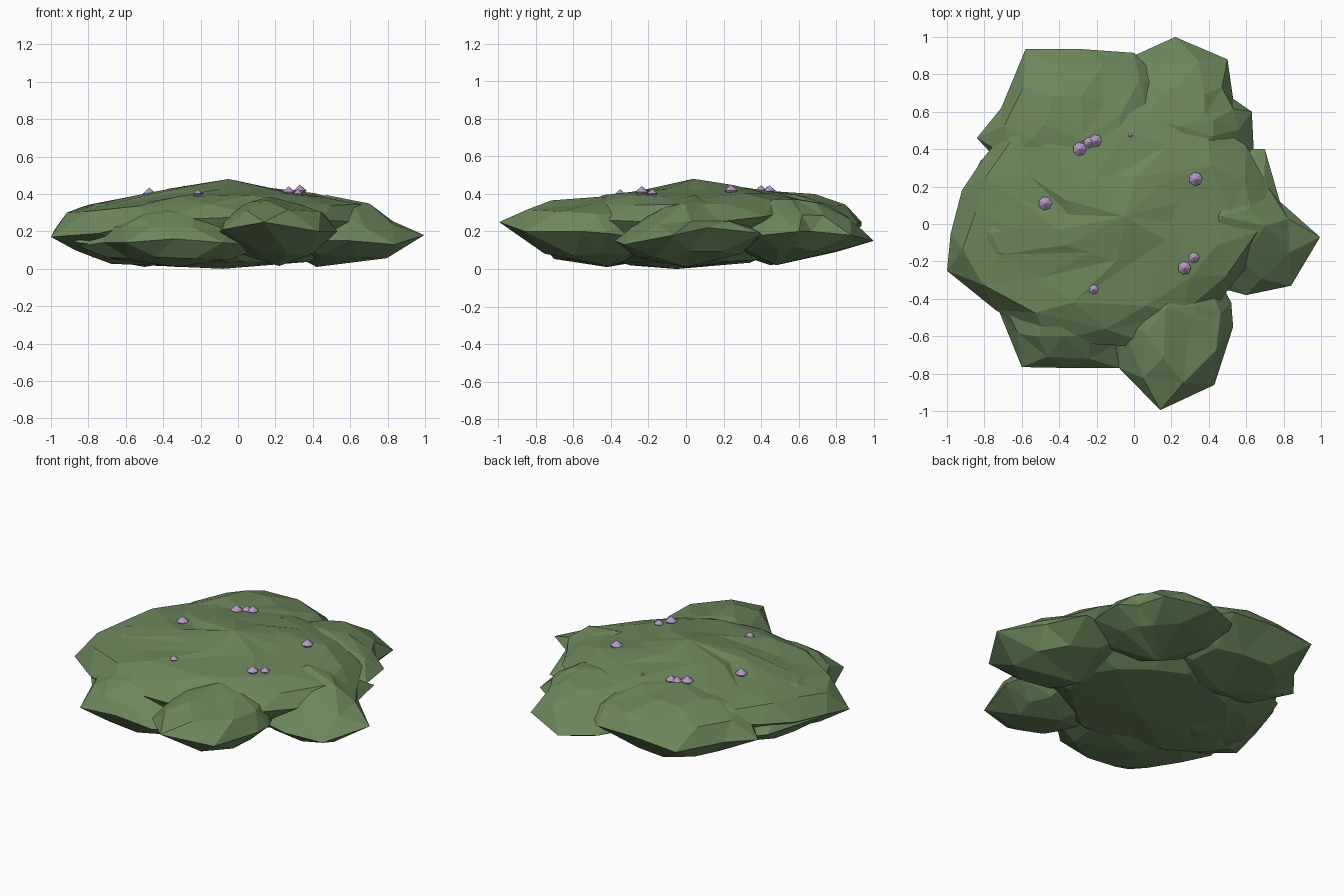
import bpy, bmesh, math, random
from mathutils import Vector
from mathutils.bvhtree import BVHTree

if "Cube" in bpy.data.objects:
    bpy.data.objects.remove(bpy.data.objects["Cube"])

random.seed(4)


def material(name, rgb):
    m = bpy.data.materials.new(name)
    m.diffuse_color = (*rgb, 1)
    m.use_nodes = True
    m.node_tree.nodes["Principled BSDF"].inputs["Base Color"].default_value = m.diffuse_color
    return m


moss_green = material("moss green", (0.150, 0.245, 0.108))
petal_lilac = material("petal lilac", (0.46, 0.32, 0.54))


def finish(bm, name, mat):
    bmesh.ops.recalc_face_normals(bm, faces=bm.faces)
    me = bpy.data.meshes.new(name)
    bm.to_mesh(me)
    me.materials.append(mat)
    ob = bpy.data.objects.new(name, me)
    bpy.context.collection.objects.link(ob)
    return ob


def lobe(name, outline, top, bottom, upper, lower=((.65, .66),), jitter=0.02):
    """Faceted clump: widest outline, staggered rings above and below, two tips.
    upper and lower list rings as (scale, height fraction towards the tip)."""
    bm = bmesh.new()
    n = len(outline)
    rim = [Vector(p) for p in outline]
    mids = [(rim[i] + rim[(i + 1) % n]) / 2 for i in range(n)]
    rim_verts = [bm.verts.new(p) for p in rim]

    def grow(tip, rings):
        tip = Vector(tip)
        prev, odd = rim_verts, True
        for scale, frac in rings:
            src = mids if odd else rim[1:] + rim[:1]
            ring = []
            for p in src:
                s = scale + random.uniform(-jitter, jitter) * 2
                q = tip.lerp(p, s)
                z = p.z + (tip.z - p.z) * frac + random.uniform(-jitter, jitter) * 0.6
                ring.append(bm.verts.new((q.x, q.y, max(z, 0.01))))
            for i in range(n):
                j = (i + 1) % n
                bm.faces.new((prev[i], prev[j], ring[i]))
                bm.faces.new((prev[j], ring[j], ring[i]))
            prev, odd = ring, not odd
        t = bm.verts.new(tip)
        for i in range(n):
            bm.faces.new((prev[i], prev[(i + 1) % n], t))

    grow(top, upper)
    grow(bottom, lower)
    finish(bm, name, moss_green)
    return bm


# Broad central crown
crown = lobe("moss_crown",
             [(-.04, .68, .32), (.30, .61, .32), (.60, .42, .28),
              (.78, .08, .24), (.64, -.18, .25), (.45, -.42, .26),
              (.12, -.66, .28), (-.45, -.63, .26), (-.74, -.46, .19),
              (-1.0, -.25, .17), (-.98, -.05, .21), (-.92, .18, .23),
              (-.80, .36, .25), (-.62, .58, .28), (-.32, .68, .31)],
             (-.05, .04, .48), (-.08, -.05, 0.0),
             [(.90, .40), (.68, .58), (.36, .76)], [(.85, .45), (.62, .85)], 0.018)

# Surrounding clumps that merge into the crown and break up the edge
clumps = [crown]
clumps.append(lobe("back_left_clump",
     [(-.58, .935, .23), (-.28, .935, .25), (0, .915, .24), (.17, .74, .24),
      (.15, .4, .2), (-.2, .15, .2), (-.6, .2, .2), (-.84, .46, .2), (-.71, .62, .21)],
     (-.28, .45, .415), (-.3, .45, .02), [(.82, .55), (.45, .88)]))
clumps.append(lobe("back_right_clump",
     [(0, .90, .17), (.22, 1.0, .15), (.50, .88, .18), (.53, .67, .2), (.63, .60, .2),
      (.64, .40, .18), (.4, .15, .16), (.1, .3, .16), (-.15, .6, .17)],
     (.26, .52, .385), (.22, .48, .02), [(.82, .50), (.45, .88)], [(.7, .5)]))
clumps.append(lobe("right_clump",
     [(.995, -.07, .18), (.84, -.33, .13), (.60, -.38, .15), (.3, -.3, .15),
      (.2, .1, .15), (.4, .4, .17), (.70, .40, .19), (.78, .12, .22)],
     (.47, .04, .395), (.42, .0, .01), [(.82, .30), (.42, .75)], [(.72, .62)]))
clumps.append(lobe("front_right_clump",
     [(.14, -.995, .25), (.43, -.86, .20), (.53, -.55, .20), (.52, -.42, .19),
      (.35, -.1, .15), (-.15, -.3, .15), (-.08, -.77, .21)],
     (.17, -.45, .385), (.22, -.42, .015), [(.84, .55), (.45, .78)]))
clumps.append(lobe("front_left_clump",
     [(-.60, -.765, .14), (-.34, -.77, .16), (-.08, -.77, .14), (.15, -.55, .12),
      (.0, -.15, .12), (-.5, -.1, .12), (-.85, -.3, .12), (-.72, -.47, .14)],
     (-.42, -.42, .345), (-.33, -.42, .01), [(.82, .38), (.5, .72)], [(.78, .66)]))
clumps.append(lobe("left_clump",
     [(-.86, -.33, .14), (-.62, -.45, .12), (-.2, -.2, .12), (-.2, .25, .12),
      (-.55, .5, .14), (-.82, .34, .18), (-.92, .12, .2), (-.96, -.12, .18)],
     (-.6, 0, .36), (-.5, .0, .01), [(.8, .6), (.42, .9)]))
trees = [BVHTree.FromBMesh(b) for b in clumps]


# Small seven-sided blossoms half sunk into the moss
def blossom(x, y, r):
    hits = [t.ray_cast(Vector((x, y, 2)), Vector((0, 0, -1)))[0] for t in trees]
    z = max(h.z for h in hits if h) + r * 0.2
    bm = bmesh.new()
    low, waist = [[bm.verts.new((x + r * s * math.cos(i * math.tau / 7),
                                 y + r * s * math.sin(i * math.tau / 7),
                                 z + r * dz)) for i in range(7)]
                  for s, dz in ((.6, -.5), (1, 0))]
    tip = bm.verts.new((x, y, z + r * 0.85))
    base = bm.verts.new((x, y, z - r * 0.75))
    for i in range(7):
        j = (i + 1) % 7
        bm.faces.new((low[i], low[j], waist[j], waist[i]))
        bm.faces.new((waist[i], waist[j], tip))
        bm.faces.new((low[j], low[i], base))
    finish(bm, "blossom", petal_lilac)
    bm.free()


for x, y, r in ((-.29, .40, .037), (-.24, .435, .03), (-.205, .445, .034),
                (-.02, .475, .011), (.33, .24, .037), (-.475, .11, .037),
                (.32, -.18, .029), (.27, -.235, .036), (-.215, -.35, .026)):
    blossom(x, y, r)
